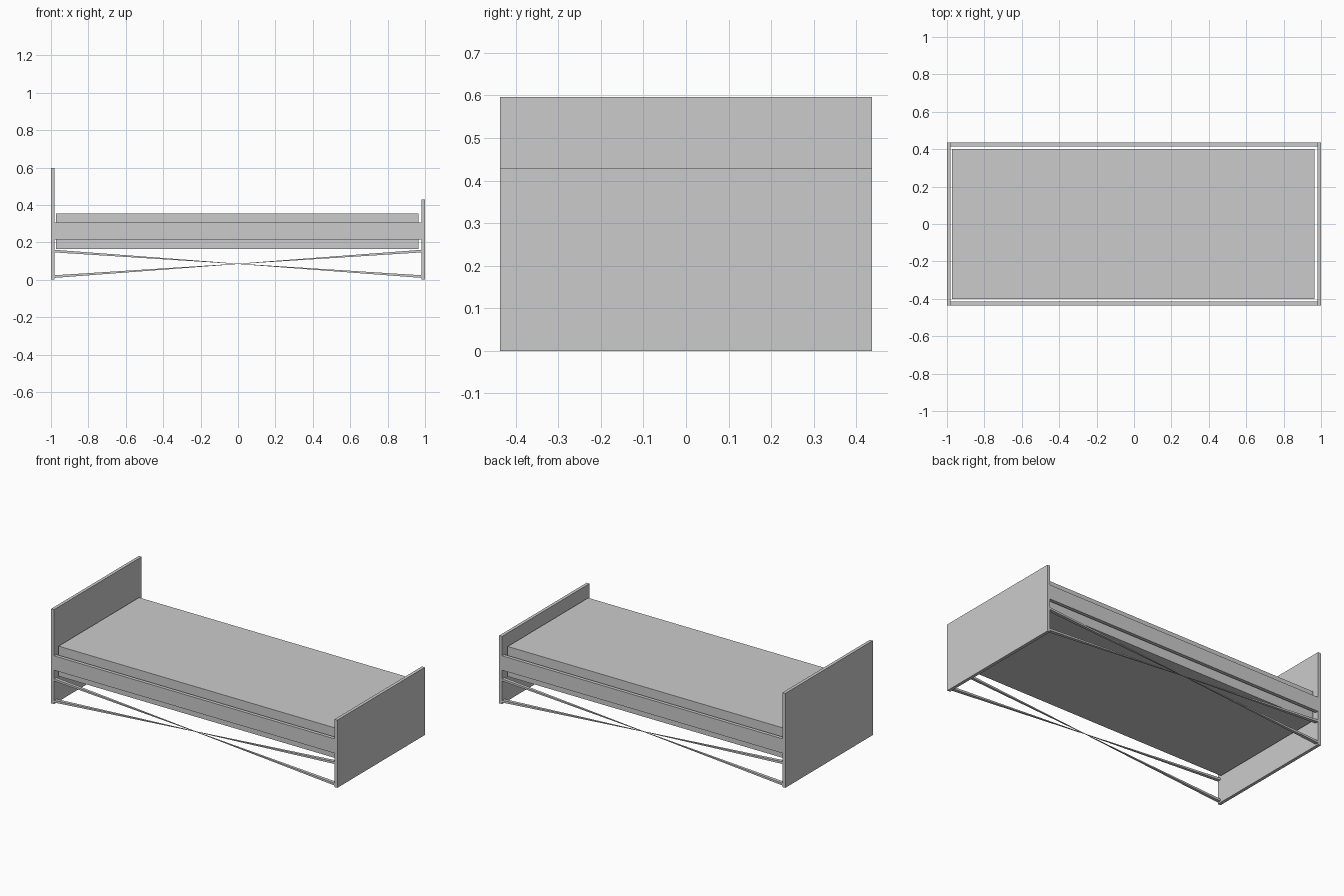
import bpy
import bmesh

cube = bpy.data.objects.get("Cube")
if cube:
    bpy.data.objects.remove(cube, do_unlink=True)

grey = bpy.data.materials.new("plain_grey")
grey.use_nodes = True
colour = (0.6, 0.6, 0.6, 1)
grey.diffuse_color = colour
grey.node_tree.nodes["Principled BSDF"].inputs["Base Color"].default_value = colour


def finish(name, bm):
    bmesh.ops.recalc_face_normals(bm, faces=bm.faces)
    mesh = bpy.data.meshes.new(name)
    bm.to_mesh(mesh)
    bm.free()
    mesh.materials.append(grey)
    obj = bpy.data.objects.new(name, mesh)
    bpy.context.collection.objects.link(obj)


def box(name, x, y, z):
    bm = bmesh.new()
    bmesh.ops.create_cube(bm, size=1)
    for v in bm.verts:
        v.co = [(lo + hi) / 2 + c * (hi - lo) for c, (lo, hi) in zip(v.co, (x, y, z))]
    finish(name, bm)


def brace(name, y, z_left, z_right):
    """Diagonal bar that pinches in towards its middle."""
    bm = bmesh.new()
    sections = []
    middle = (z_left + z_right) / 2
    for x, z, size in ((-0.98, z_left, 1), (0, middle, 0.15), (0.98, z_right, 1)):
        w, h = 0.011 * size, 0.007 * size
        corners = ((-w, -h), (w, -h), (w, h), (-w, h))
        sections.append([bm.verts.new((x, y + dy, z + dz)) for dy, dz in corners])
    for a, b in zip(sections, sections[1:]):
        for i in range(4):
            j = (i + 1) % 4
            bm.faces.new((a[i], a[j], b[j], b[i]))
    bm.faces.new(sections[0])
    bm.faces.new(sections[-1])
    finish(name, bm)


# End boards and mattress
box("headboard", (-1, -0.98), (-0.437, 0.437), (0, 0.597))
box("footboard", (0.98, 1), (-0.437, 0.437), (0, 0.428))
box("mattress", (-0.973, 0.965), (-0.402, 0.402), (0.165, 0.355))

# Side rails and crossed braces
for side, s in (("front", -1), ("back", 1)):
    y = s * 0.426
    box(side + "_rail", (-0.98, 0.98), (y - 0.011, y + 0.011), (0.214, 0.305))
    brace(side + "_rising_brace", y, 0.017, 0.153)
    brace(side + "_falling_brace", y, 0.153, 0.017)
